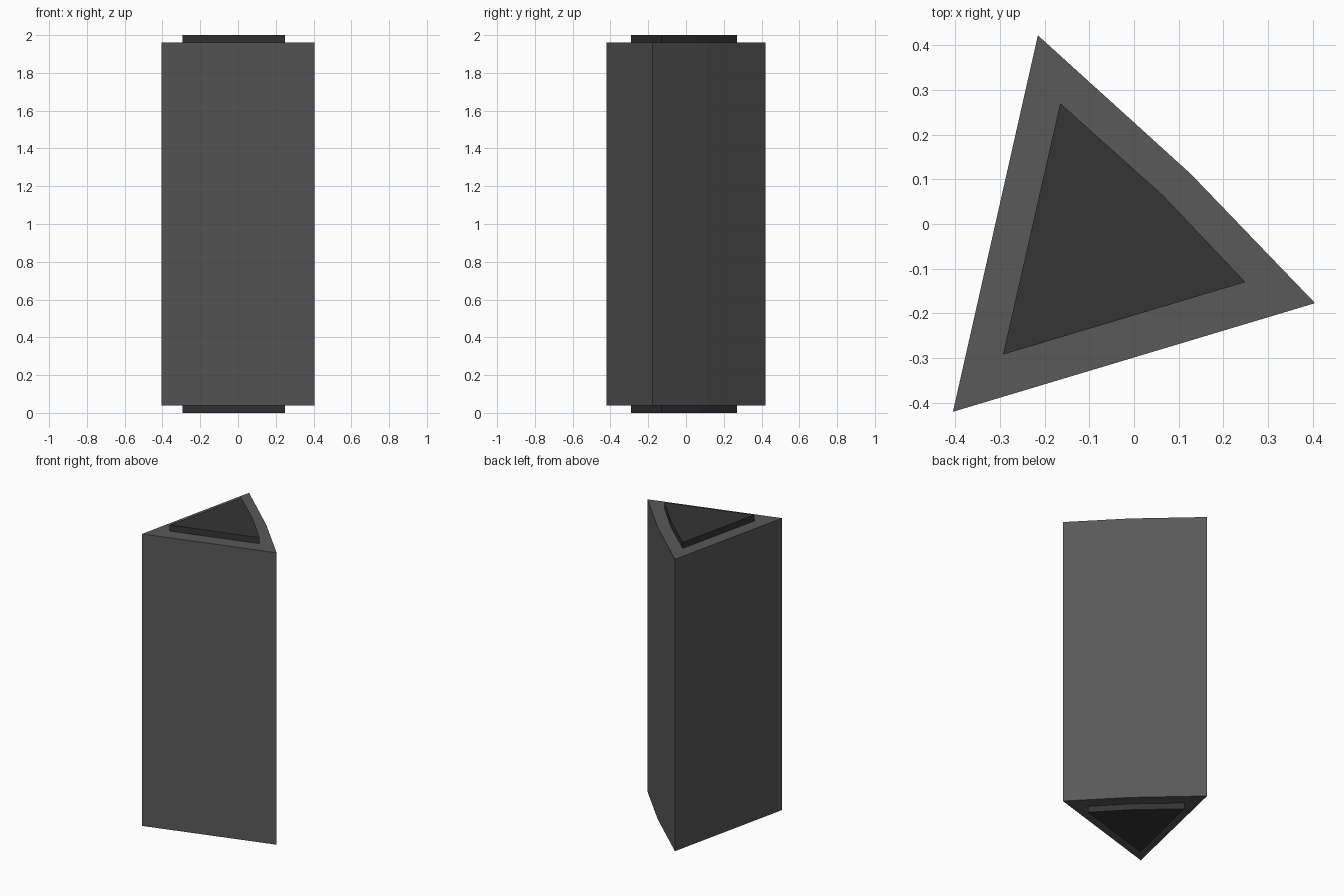
import bpy, bmesh

if "Cube" in bpy.data.objects:
    bpy.data.objects.remove(bpy.data.objects["Cube"])

BODY = [(-0.405, -0.42), (0.405, -0.177), (0.127, 0.112), (-0.215, 0.422)]
CAP = [(-0.293, -0.292), (0.249, -0.13), (0.065, 0.064), (-0.165, 0.27)]


def material(name, grey):
    mat = bpy.data.materials.new(name)
    mat.diffuse_color = (grey, grey, grey, 1)
    mat.use_nodes = True
    mat.node_tree.nodes["Principled BSDF"].inputs["Base Color"].default_value = mat.diffuse_color
    return mat


def prism(name, outline, z0, z1, mat):
    bm = bmesh.new()
    base = bm.faces.new([bm.verts.new((x, y, z0)) for x, y in outline])
    top = bmesh.ops.extrude_face_region(bm, geom=[base], use_keep_orig=True)
    verts = [g for g in top["geom"] if isinstance(g, bmesh.types.BMVert)]
    bmesh.ops.translate(bm, verts=verts, vec=(0, 0, z1 - z0))
    bmesh.ops.recalc_face_normals(bm, faces=bm.faces)
    mesh = bpy.data.meshes.new(name)
    bm.to_mesh(mesh)
    bm.free()
    mesh.materials.append(mat)
    obj = bpy.data.objects.new(name, mesh)
    bpy.context.collection.objects.link(obj)
    return obj


body_grey = material("body_grey", 0.1)
cap_grey = material("cap_grey", 0.035)

# Main wedge-shaped column
prism("column_body", BODY, 0.04, 1.96, body_grey)

# Smaller plates on both ends
prism("bottom_plate", CAP, 0.0, 0.04, cap_grey)
prism("top_plate", CAP, 1.96, 2.0, cap_grey)
